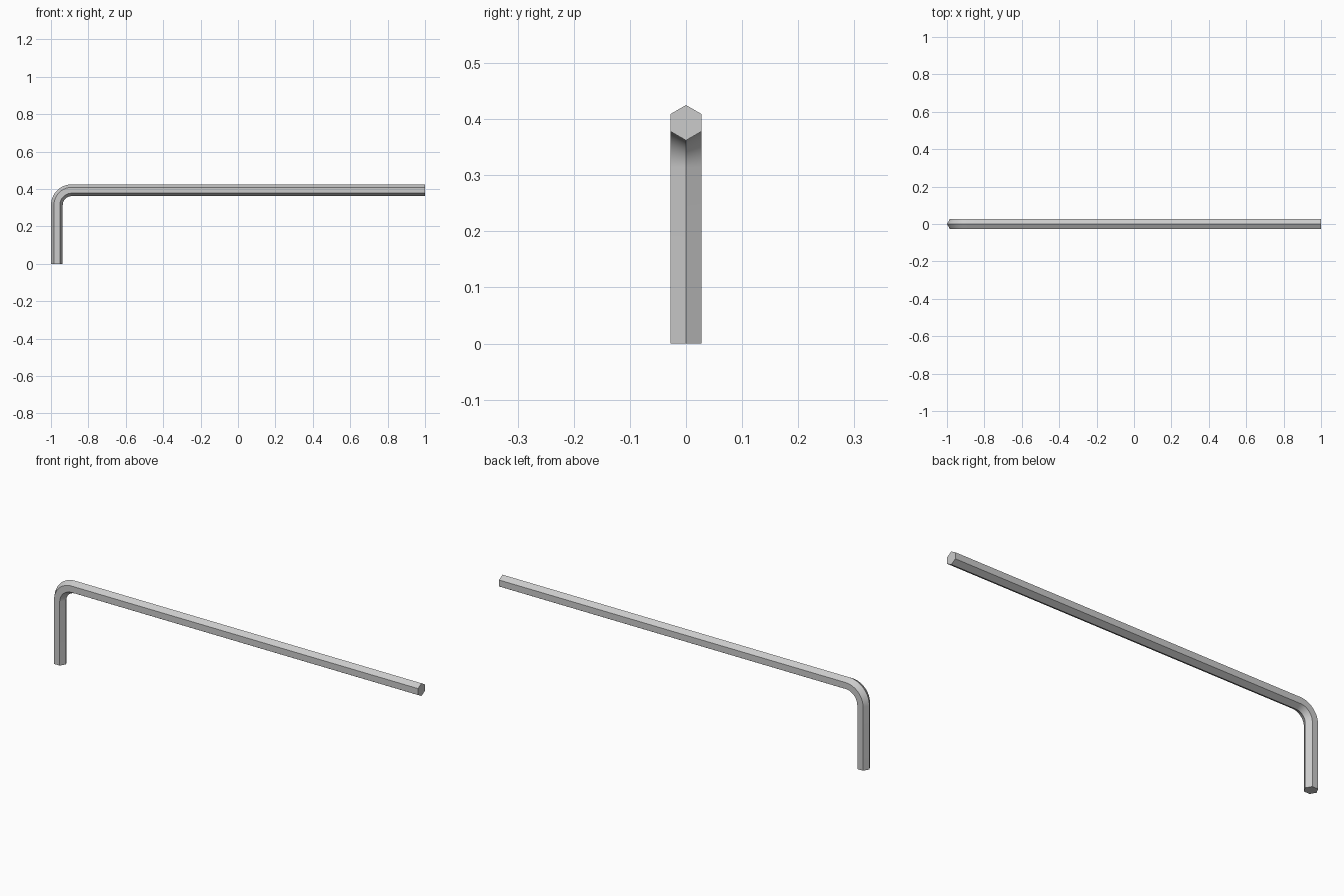
import bpy, bmesh
from math import sin, cos, pi, radians

if "Cube" in bpy.data.objects:
    bpy.data.objects.remove(bpy.data.objects["Cube"])

R = 0.0315        # hexagon corner radius
BEND = 0.08       # bend radius at the centre line
TOP = 0.425       # overall height
STEPS = 20        # bend segments

cx, cz = -1 + R + BEND, TOP - R - BEND   # bend centre

# Centre line stations: (x, z, outward direction angle in the bend plane)
stations = [(-1 + R, 0, pi)]
for i in range(STEPS + 1):
    a = pi - i / STEPS * pi / 2
    stations.append((cx + BEND * cos(a), cz + BEND * sin(a), a))
stations.append((1, TOP - R, pi / 2))

# Sweep the hexagon, one corner pointing to the outside of the bend
bm = bmesh.new()
rings = []
for x, z, a in stations:
    ring = []
    for k in range(6):
        t = k * pi / 3
        out = R * cos(t)
        ring.append(bm.verts.new((x + out * cos(a), R * sin(t), z + out * sin(a))))
    rings.append(ring)
for r0, r1 in zip(rings, rings[1:]):
    for k in range(6):
        n = (k + 1) % 6
        bm.faces.new((r0[k], r0[n], r1[n], r1[k]))

# Flat ends
bm.faces.new(rings[0])
bm.faces.new(rings[-1])
bmesh.ops.recalc_face_normals(bm, faces=bm.faces)

mesh = bpy.data.meshes.new("hex_key")
bm.to_mesh(mesh)
bm.free()
key = bpy.data.objects.new("hex_key", mesh)
bpy.context.collection.objects.link(key)

# Smooth bend, crisp hexagon edges
bpy.context.view_layer.objects.active = key
key.select_set(True)
bpy.ops.object.shade_smooth_by_angle(angle=radians(30))
